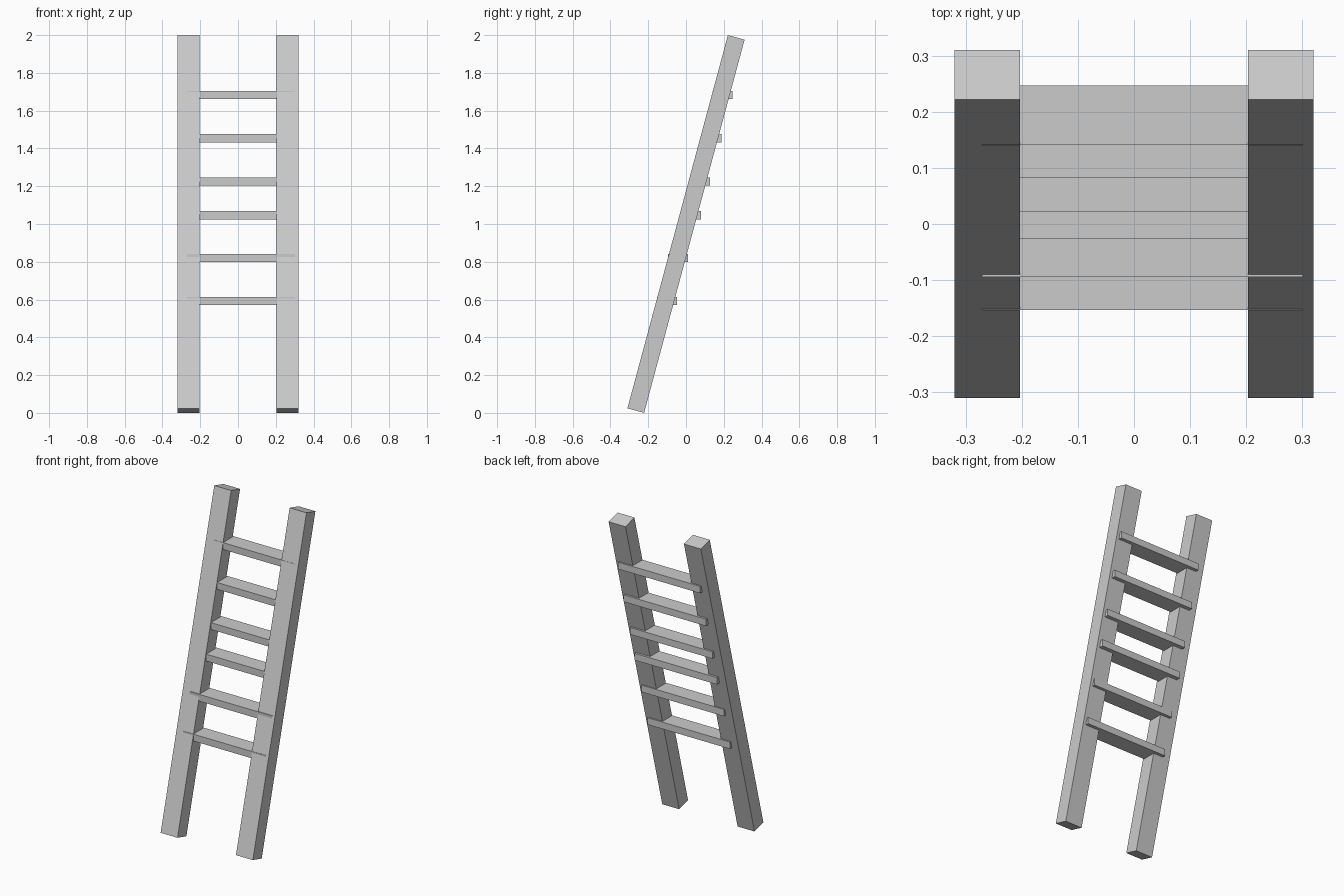
import bpy
from math import radians

if "Cube" in bpy.data.objects:
    bpy.data.objects.remove(bpy.data.objects["Cube"])


def box(name, center, size, tilt=0.0):
    bpy.ops.mesh.primitive_cube_add(size=1, location=center, rotation=(tilt, 0, 0))
    ob = bpy.context.object
    ob.name = name
    ob.scale = size
    bpy.ops.object.transform_apply(location=False, rotation=True, scale=True)
    return ob


# Two leaning side rails
for side, label in ((-1, "left"), (1, "right")):
    box(f"{label}_rail", (side * 0.2615, 0, 1.0), (0.117, 0.0915, 2.046), radians(-15.07))

# Level rungs: (front edge y, centre z), unevenly spaced and slightly off centre
DEPTH, HEIGHT = 0.1055, 0.043
rungs = [(-0.1535, 0.593), (-0.0945, 0.820), (-0.0255, 1.046),
         (0.021, 1.226), (0.083, 1.454), (0.141, 1.682)]
for i, (front, z) in enumerate(rungs, 1):
    box(f"rung_{i}", (0.015, front + DEPTH / 2, z), (0.572, DEPTH, HEIGHT))
